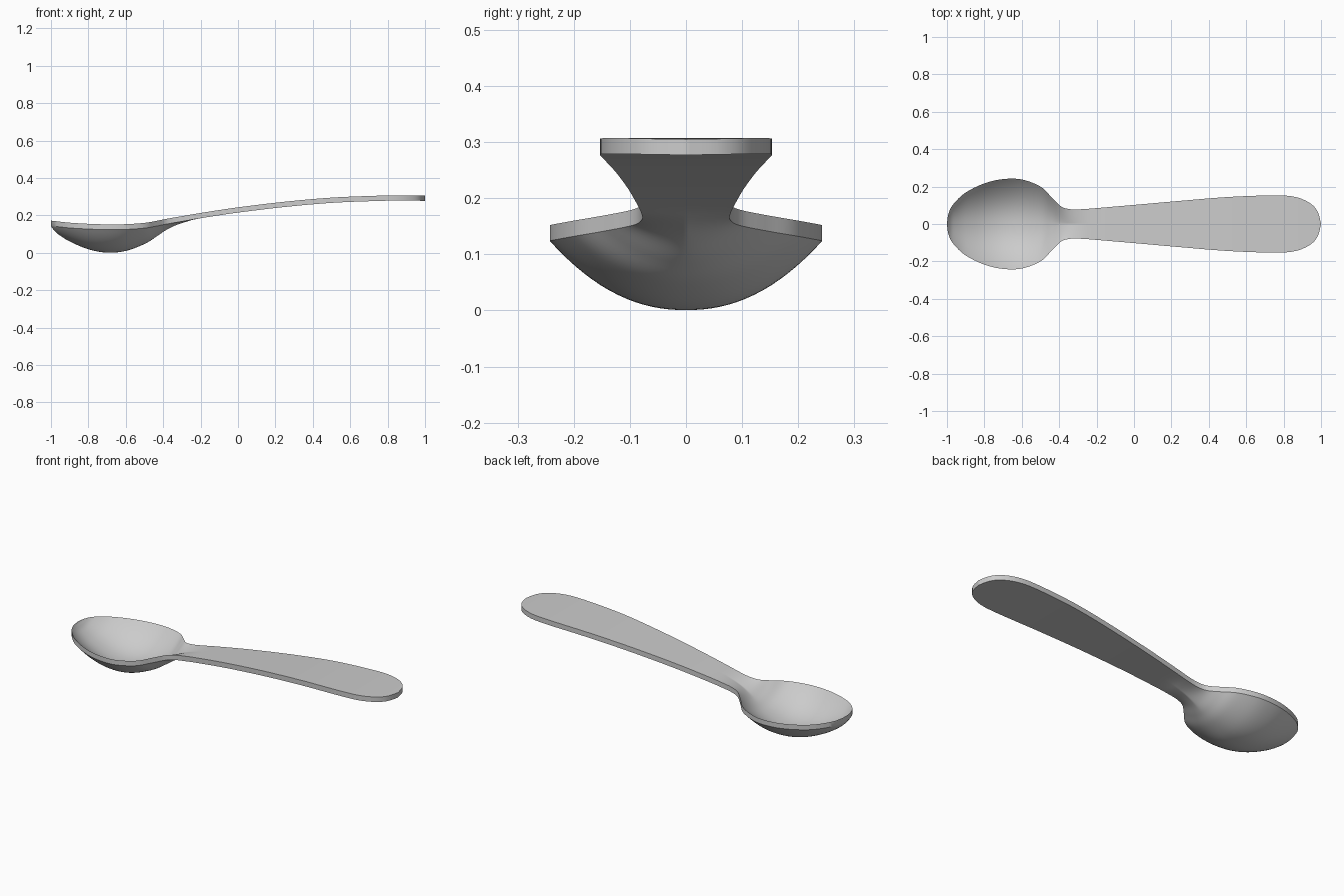
import bpy
import bmesh

cube = bpy.data.objects.get("Cube")
if cube:
    bpy.data.objects.remove(cube, do_unlink=True)

THICKNESS = 0.028
ACROSS = 32      # faces across the width
STEPS = 6        # slices between stations

# Stations along the spoon: x, half width, rim height, hollow depth, hollow exponent
STATIONS = [
    (-1.0, 0.0, .172, 0.0, 2.2),
    (-.992, .055, .171, .012, 2.2),
    (-.965, .107, .168, .038, 2.2),
    (-.90, .168, .161, .072, 2.2),
    (-.80, .217, .155, .108, 2.2),
    (-.70, .24, .152, .123, 2.2),
    (-.60, .238, .153, .115, 2.2),
    (-.50, .2, .16, .085, 2.1),
    (-.44, .142, .17, .058, 1.9),
    (-.39, .094, .18, .034, 1.4),
    (-.34, .079, .189, .017, 1.0),
    (-.28, .079, .199, .006, 1.0),
    (-.20, .085, .213, 0.0, 1.0),
    (0.0, .102, .243, 0.0, 1.0),
    (.25, .124, .273, 0.0, 1.0),
    (.50, .144, .295, 0.0, 1.0),
    (.74, .153, .305, 0.0, 1.0),
    (.86, .145, .307, 0.0, 1.0),
    (.94, .112, .307, 0.0, 1.0),
    (.982, .066, .306, 0.0, 1.0),
    (1.0, 0.0, .305, 0.0, 1.0),
]


def spline(points, steps):
    """Smooth curve through all stations."""
    padded = [points[0]] + points + [points[-1]]
    result = []
    for i in range(len(points) - 1):
        quads = list(zip(*padded[i:i + 4]))
        for s in range(steps):
            t = s / steps
            result.append([
                b + t * (c - a) / 2
                + t * t * (2 * a - 5 * b + 4 * c - d) / 2
                + t ** 3 * (3 * b - a - 3 * c + d) / 2
                for a, b, c, d in quads])
    result.append(list(points[-1]))
    return result


# Upper surface as a lofted grid, closed to a point at both ends
bm = bmesh.new()
rows = []
for x, width, rim, depth, power in spline(STATIONS, STEPS):
    row = []
    for j in range(ACROSS + 1):
        t = 2 * j / ACROSS - 1
        z = rim - max(depth, 0) * (1 - abs(t) ** power)
        row.append(bm.verts.new((x, t * max(width, 0), z)))
    rows.append(row)
for a, b in zip(rows, rows[1:]):
    for j in range(ACROSS):
        bm.faces.new((a[j], b[j], b[j + 1], a[j + 1]))
bmesh.ops.remove_doubles(bm, verts=bm.verts[:], dist=0.0002)

# Lower surface and upright rim
shell = bmesh.ops.extrude_face_region(bm, geom=bm.faces[:], use_keep_orig=True)
lower = [v for v in shell["geom"] if isinstance(v, bmesh.types.BMVert)]
bmesh.ops.translate(bm, verts=lower, vec=(0, 0, -THICKNESS))
bmesh.ops.recalc_face_normals(bm, faces=bm.faces[:])

mesh = bpy.data.meshes.new("spoon")
bm.to_mesh(mesh)
bm.free()
spoon = bpy.data.objects.new("spoon", mesh)
bpy.context.collection.objects.link(spoon)

# Plain grey finish
grey = bpy.data.materials.new("light_grey")
grey.use_nodes = True
colour = (0.6, 0.6, 0.6, 1)
grey.diffuse_color = colour
grey.node_tree.nodes["Principled BSDF"].inputs["Base Color"].default_value = colour
mesh.materials.append(grey)

# Smooth surfaces with a crisp rim
bpy.ops.object.select_all(action="DESELECT")
spoon.select_set(True)
bpy.context.view_layer.objects.active = spoon
bpy.ops.object.shade_smooth_by_angle(angle=0.6)
